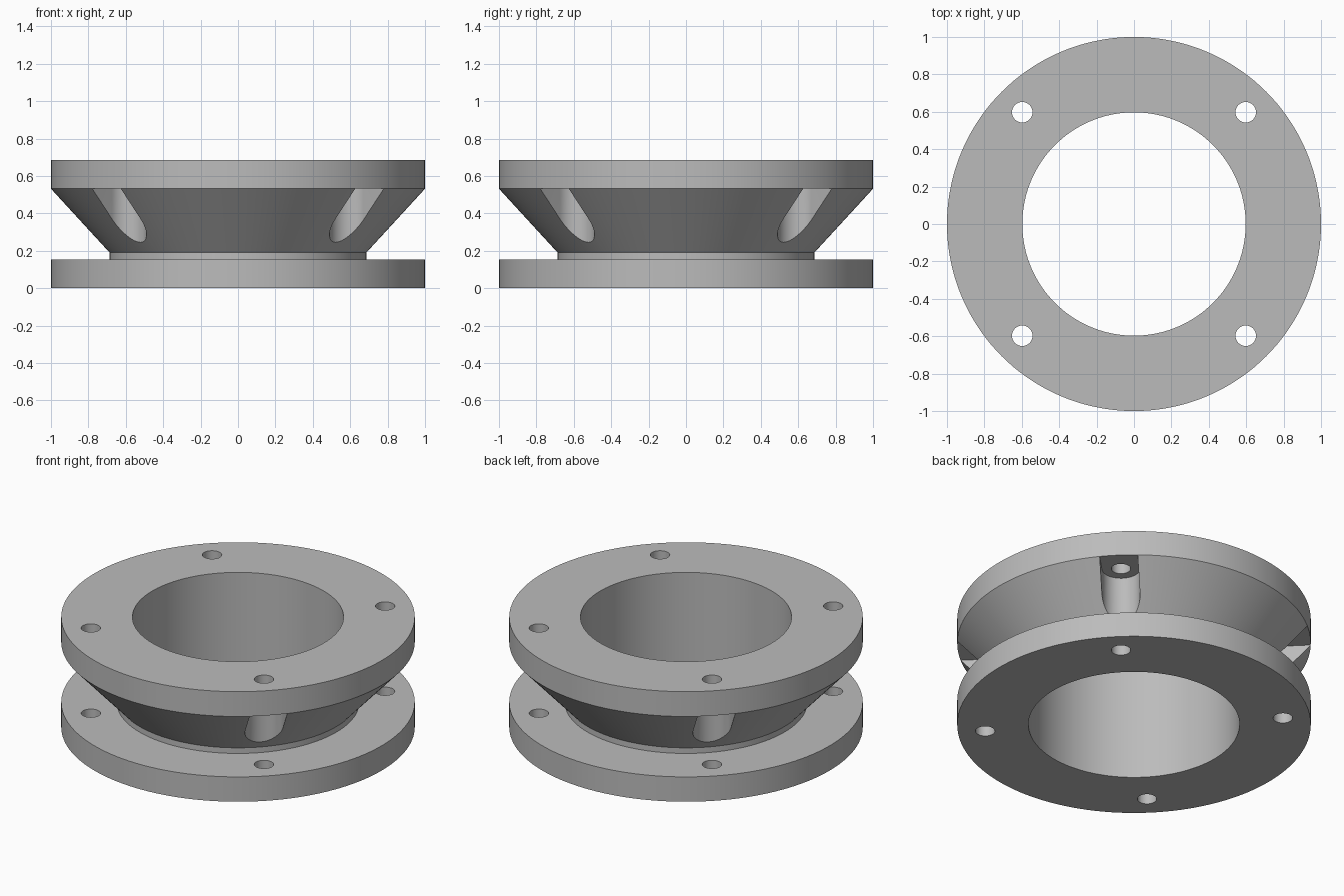
import bpy, bmesh
from math import cos, sin, pi, radians

cube = bpy.data.objects.get("Cube")
if cube:
    bpy.data.objects.remove(cube, do_unlink=True)

HEIGHT, FLANGE, NECK_TOP = 0.687, 0.155, 0.19
BORE_R, NECK_R, OUTER_R = 0.597, 0.686, 1.0
BOLT_DIST, BOLT_R, SLOT_R = 0.845, 0.055, 0.108
SEGMENTS = 144

metal = bpy.data.materials.new("grey metal")
metal.use_nodes = True
grey = (0.5, 0.5, 0.5, 1)
metal.diffuse_color = grey
metal.node_tree.nodes["Principled BSDF"].inputs["Base Color"].default_value = grey


def make_object(name, bm):
    bmesh.ops.recalc_face_normals(bm, faces=bm.faces)
    mesh = bpy.data.meshes.new(name)
    bm.to_mesh(mesh)
    bm.free()
    mesh.materials.append(metal)
    obj = bpy.data.objects.new(name, mesh)
    bpy.context.collection.objects.link(obj)
    return obj


def lathe(name, profile):
    """Revolve a closed (radius, z) profile around z."""
    bm = bmesh.new()
    rings = []
    for i in range(SEGMENTS):
        a = 2 * pi * i / SEGMENTS
        rings.append([bm.verts.new((r * cos(a), r * sin(a), z)) for r, z in profile])
    n = len(profile)
    for i, ring in enumerate(rings):
        nxt = rings[(i + 1) % SEGMENTS]
        for j in range(n):
            k = (j + 1) % n
            bm.faces.new((ring[j], nxt[j], nxt[k], ring[k]))
    return make_object(name, bm)


def add_prism(bm, outline, z0, z1, angle):
    """Extrude an outline, turned by an angle around z."""
    c, s = cos(angle), sin(angle)
    verts = [bm.verts.new((x * c - y * s, x * s + y * c, z0)) for x, y in outline]
    face = bm.faces.new(verts)
    result = bmesh.ops.extrude_face_region(bm, geom=[face])
    top = [v for v in result["geom"] if isinstance(v, bmesh.types.BMVert)]
    bmesh.ops.translate(bm, verts=top, vec=(0, 0, z1 - z0))


def arc(radius, start, end, steps):
    angles = [radians(start + (end - start) * i / steps) for i in range(steps + 1)]
    return [(BOLT_DIST + radius * cos(a), radius * sin(a)) for a in angles]


def make_cutter(name, outline, z0, z1):
    """Four copies of one prism on the diagonals."""
    bm = bmesh.new()
    for i in range(4):
        add_prism(bm, outline, z0, z1, radians(45 + 90 * i))
    obj = make_object(name, bm)
    obj.hide_render = True
    obj.hide_set(True)
    return obj


# Flanged ring with a narrow neck and a conical upper body
body = lathe("flanged_coupling", [
    (BORE_R, 0), (OUTER_R, 0), (OUTER_R, FLANGE), (NECK_R, FLANGE),
    (NECK_R, NECK_TOP), (OUTER_R, HEIGHT - FLANGE),
    (OUTER_R, HEIGHT), (BORE_R, HEIGHT)])

# Round-ended slots in the cone that open outward, and through bolt holes
slot_outline = arc(SLOT_R, 90, 270, 32) + [(1.2, -SLOT_R), (1.2, SLOT_R)]
cutters = [
    make_cutter("slot_cutter", slot_outline, 0.2, HEIGHT - FLANGE),
    make_cutter("bolt_hole_cutter", arc(BOLT_R, 0, 360, 40)[:-1], -0.1, HEIGHT + 0.1)]

bpy.context.view_layer.objects.active = body
body.select_set(True)
for cutter in cutters:
    mod = body.modifiers.new(cutter.name, "BOOLEAN")
    mod.operation = "DIFFERENCE"
    mod.solver = "EXACT"
    mod.object = cutter
    bpy.ops.object.modifier_apply(modifier=mod.name)
for cutter in cutters:
    bpy.data.objects.remove(cutter, do_unlink=True)

# Smooth walls with crisp edges
bpy.ops.object.shade_smooth_by_angle(angle=radians(30))
